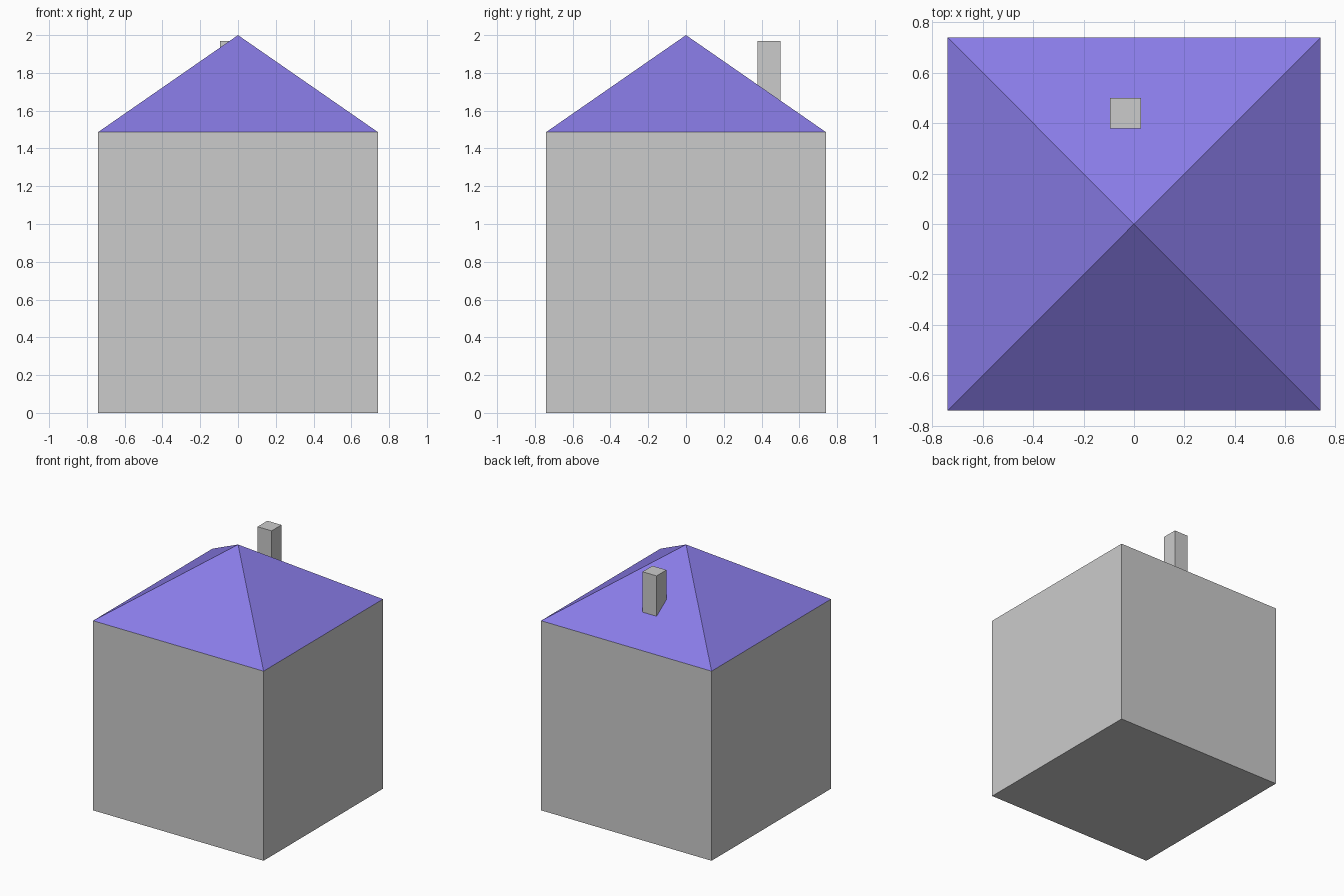
import bpy
from math import pi, sqrt

if "Cube" in bpy.data.objects:
    bpy.data.objects.remove(bpy.data.objects["Cube"])

HALF, WALL_TOP, APEX = 0.74, 1.487, 2.0


def box(name, x0, x1, y0, y1, z0, z1):
    bpy.ops.mesh.primitive_cube_add(
        size=1, location=((x0 + x1) / 2, (y0 + y1) / 2, (z0 + z1) / 2))
    ob = bpy.context.object
    ob.name = name
    ob.scale = (x1 - x0, y1 - y0, z1 - z0)
    bpy.ops.object.transform_apply(location=False, rotation=False, scale=True)
    return ob


# Walls
box("walls", -HALF, HALF, -HALF, HALF, 0, WALL_TOP)

# Chimney, sunk into the back slope of the roof
box("chimney", -0.095, 0.027, 0.378, 0.5, 1.5, 1.97)

# Pyramid roof
bpy.ops.mesh.primitive_cone_add(
    vertices=4, radius1=HALF * sqrt(2), radius2=0, depth=APEX - WALL_TOP,
    end_fill_type='NOTHING',
    location=(0, 0, (APEX + WALL_TOP) / 2), rotation=(0, 0, pi / 4))
roof = bpy.context.object
roof.name = "roof"
bpy.ops.object.transform_apply(location=False, rotation=True, scale=False)
purple = bpy.data.materials.new("roof_purple")
purple.diffuse_color = (0.25, 0.2, 0.8, 1)
purple.use_nodes = True
purple.node_tree.nodes["Principled BSDF"].inputs["Base Color"].default_value = purple.diffuse_color
roof.data.materials.append(purple)
